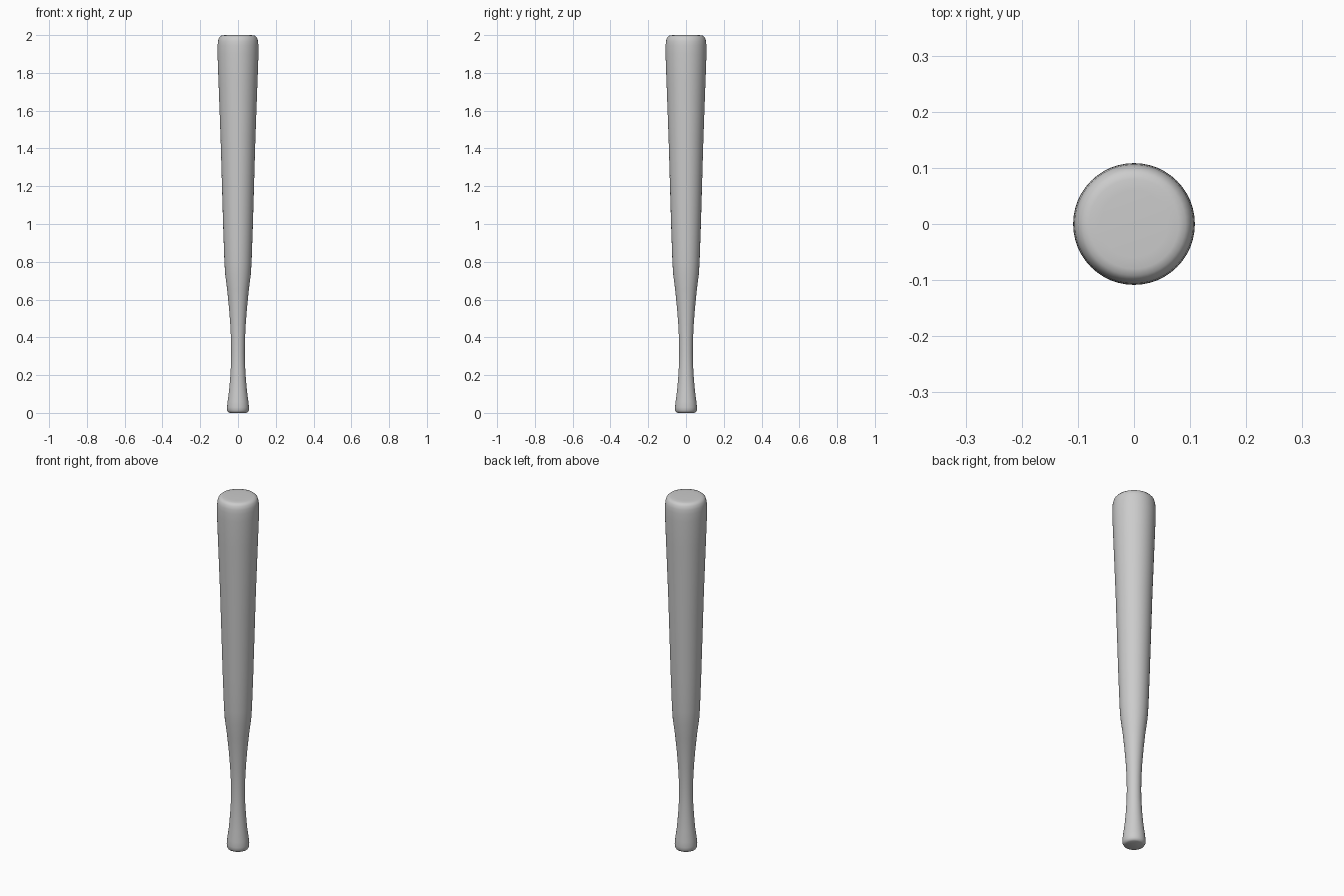
import bpy, bmesh
from math import cos, sin, tau

if "Cube" in bpy.data.objects:
    bpy.data.objects.remove(bpy.data.objects["Cube"])

SEGMENTS = 48

# Bat silhouette as (radius, height), from the knob up to the barrel end
PROFILE = [
    (0.044, 0.0), (0.052, 0.004), (0.057, 0.014), (0.058, 0.03), (0.055, 0.06),
    (0.047, 0.12), (0.041, 0.19), (0.037, 0.26), (0.036, 0.32), (0.037, 0.39),
    (0.041, 0.47), (0.048, 0.56), (0.057, 0.65), (0.068, 0.735), (0.072, 0.80),
    (0.079, 1.00), (0.092, 1.45), (0.103, 1.75), (0.1085, 1.90),
    (0.108, 1.945), (0.106, 1.968), (0.101, 1.986), (0.092, 1.996),
    (0.080, 1.999), (0.06, 2.0),
]


def lathe(name, profile):
    bm = bmesh.new()
    rings = [[bm.verts.new((r * cos(tau * i / SEGMENTS), r * sin(tau * i / SEGMENTS), z))
              for i in range(SEGMENTS)] for r, z in profile]
    for low, high in zip(rings, rings[1:]):
        for i in range(SEGMENTS):
            j = (i + 1) % SEGMENTS
            bm.faces.new((low[i], low[j], high[j], high[i]))
    # End caps
    bm.faces.new(rings[0][::-1])
    bm.faces.new(rings[-1])
    for face in bm.faces:
        face.smooth = True
    mesh = bpy.data.meshes.new(name)
    bm.to_mesh(mesh)
    bm.free()
    obj = bpy.data.objects.new(name, mesh)
    bpy.context.collection.objects.link(obj)
    return obj


# Whole bat: knob, handle and barrel in one turned piece
lathe("baseball_bat", PROFILE)
